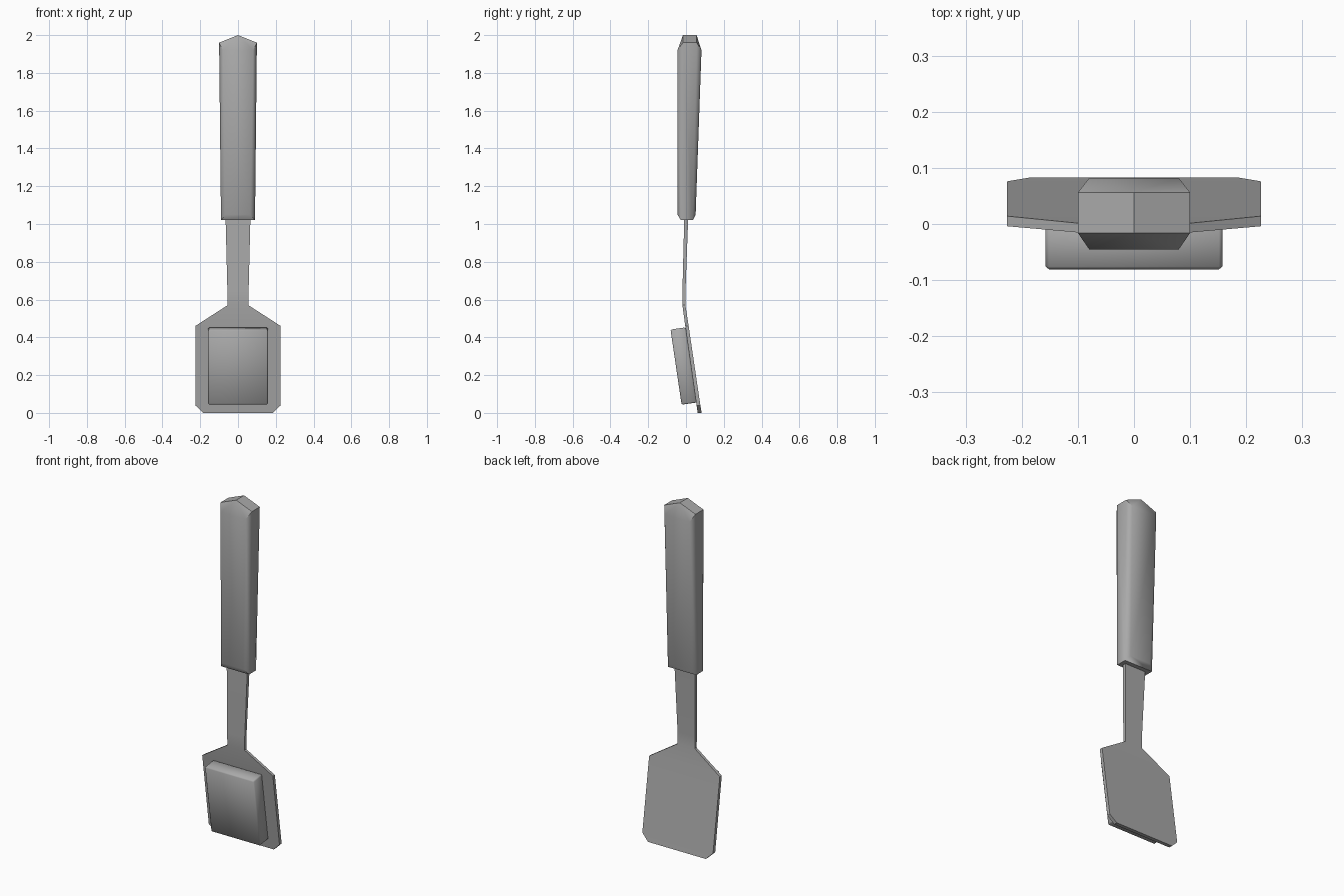
import bpy, bmesh
from math import radians
from mathutils import Matrix

cube = bpy.data.objects.get("Cube")
if cube:
    bpy.data.objects.remove(cube, do_unlink=True)

grey = bpy.data.materials.new("plain grey")
grey.use_nodes = True
grey.diffuse_color = (0.4, 0.4, 0.4, 1)
grey.node_tree.nodes["Principled BSDF"].inputs["Base Color"].default_value = (0.4, 0.4, 0.4, 1)


def finish(name, bm, angle):
    bmesh.ops.recalc_face_normals(bm, faces=bm.faces)
    mesh = bpy.data.meshes.new(name)
    bm.to_mesh(mesh)
    bm.free()
    mesh.materials.append(grey)
    obj = bpy.data.objects.new(name, mesh)
    bpy.context.collection.objects.link(obj)
    bpy.ops.object.select_all(action='DESELECT')
    obj.select_set(True)
    bpy.context.view_layer.objects.active = obj
    bpy.ops.object.shade_smooth_by_angle(angle=radians(angle))
    return obj


# Handle: tapered grip with chamfered edges and a gabled top
bm = bmesh.new()
corners = [
    (0.10, -0.016, 1.96), (0.10, 0.056, 1.96),    # top of the side strip
    (0.09, -0.027, 1.02), (0.09, 0.036, 1.02),    # bottom of the side strip
    (0.08, -0.045, 1.92), (0.08, 0.082, 1.92),    # top of the broad panels
    (0.065, -0.045, 1.05), (0.065, 0.051, 1.05),  # bottom of the broad panels
]
for x, y, z in corners:
    for side in (-1, 1):
        bm.verts.new((side * x, y, z))
for y in (-0.016, 0.056):
    bm.verts.new((0, y, 2.0))
bmesh.ops.convex_hull(bm, input=bm.verts)
bmesh.ops.dissolve_limit(bm, angle_limit=radians(0.5), verts=bm.verts, edges=bm.edges)
finish("handle", bm, 40)

# Blade and neck: one bent strip, rows of (height, half width, front y, back y)
rows = [
    (0.0, 0.185, 0.062, 0.083), (0.04, 0.226, 0.056, 0.076),
    (0.46, 0.226, -0.004, 0.014), (0.57, 0.055, -0.019, -0.003),
    (0.64, 0.056, -0.019, -0.003), (1.04, 0.066, -0.009, 0.012),
]
bm = bmesh.new()
rings = [[bm.verts.new(p) for p in ((-w, f, z), (w, f, z), (w, b, z), (-w, b, z))]
         for z, w, f, b in rows]
for low, high in zip(rings, rings[1:]):
    for i in range(4):
        j = (i + 1) % 4
        bm.faces.new((low[i], low[j], high[j], high[i]))
bm.faces.new(rings[0])
bm.faces.new(rings[-1])
finish("blade_and_neck", bm, 30)

# Pad: softly shaded block lying on the front of the blade
bm = bmesh.new()
bmesh.ops.create_cube(bm, size=1, matrix=Matrix.Diagonal((0.315, 0.08, 0.402, 1)))
bmesh.ops.bevel(bm, geom=bm.edges[:], offset=0.006, segments=1, affect='EDGES')
pad = finish("pad", bm, 180)
pad.location = (0, -0.013, 0.248)
pad.rotation_euler.x = radians(8.4)
